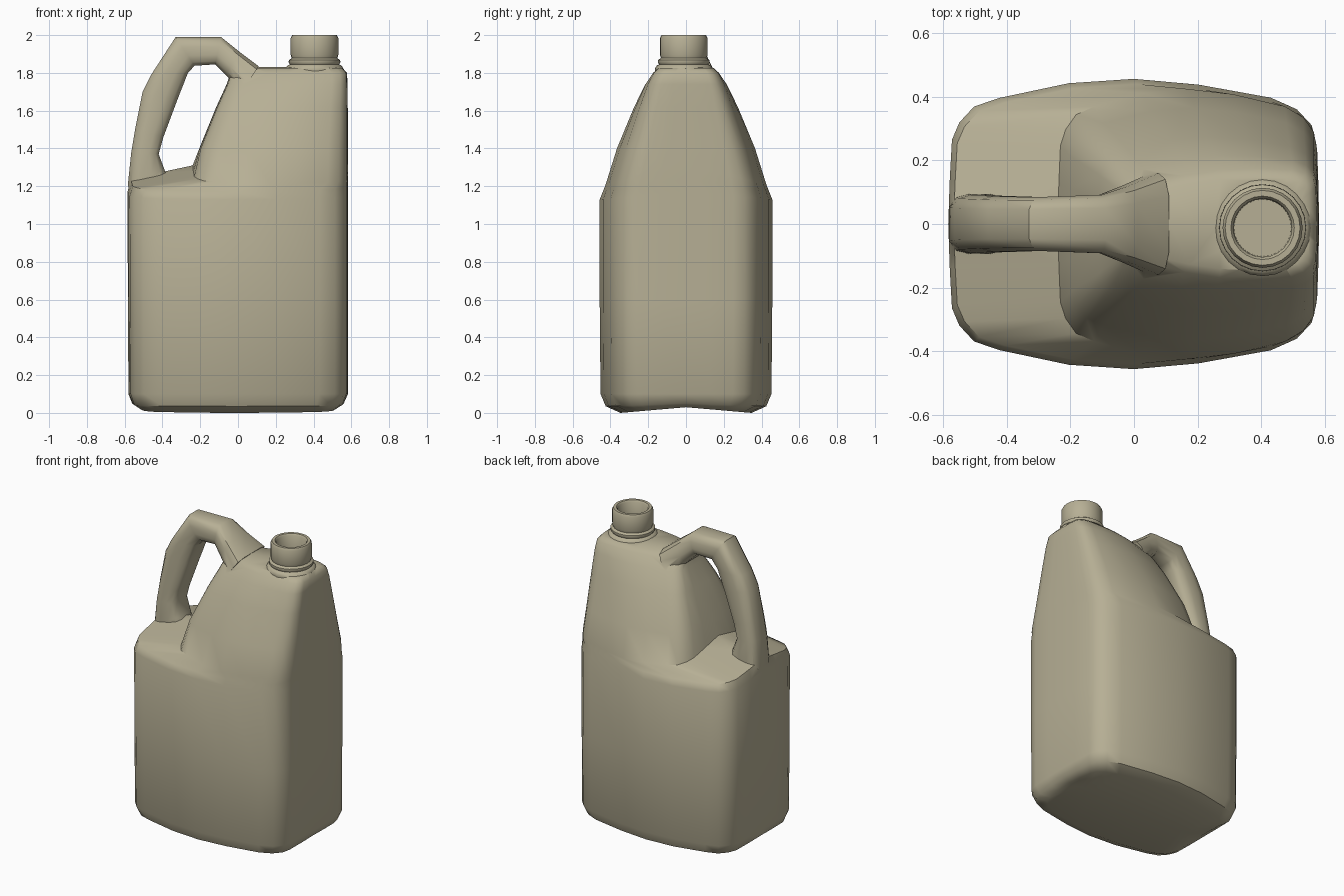
import bpy, bmesh, math

if "Cube" in bpy.data.objects:
    bpy.data.objects.remove(bpy.data.objects["Cube"])

mat = bpy.data.materials.new("beige plastic")
mat.diffuse_color = (0.47, 0.43, 0.30, 1)
mat.use_nodes = True
mat.node_tree.nodes["Principled BSDF"].inputs["Base Color"].default_value = mat.diffuse_color


def loft(name, rings, caps=True):
    """Skin a list of equal-length closed rings."""
    bm = bmesh.new()
    vs = [[bm.verts.new(p) for p in r] for r in rings]
    n = len(rings[0])
    for a, b in zip(vs, vs[1:]):
        for i in range(n):
            j = (i + 1) % n
            bm.faces.new((a[i], a[j], b[j], b[i]))
    if caps:
        bm.faces.new(vs[0])
        bm.faces.new(vs[-1])
    bmesh.ops.remove_doubles(bm, verts=bm.verts, dist=1e-5)
    bmesh.ops.recalc_face_normals(bm, faces=bm.faces)
    me = bpy.data.meshes.new(name)
    bm.to_mesh(me)
    bm.free()
    me.materials.append(mat)
    ob = bpy.data.objects.new(name, me)
    bpy.context.collection.objects.link(ob)
    return ob


# Body: one footprint, scaled ring by ring; the left edge steps in above the shelf
half = [(-1, 0), (-.992, .3), (-.98, .58), (-.94, .7), (-.86, .81), (-.72, .87),
        (-.35, .97), (0, 1), (.35, .96), (.74, .87), (.88, .79), (.96, .68),
        (.985, .55), (.995, .28), (1, 0)]
foot = half + [(u, -v) for u, v in half[-2:0:-1]]


def body_ring(z, tilt, xl, xr, wl, wr):
    pts = []
    for u, v in foot:
        t = (u + 1) / 2
        w = wl + (wr - wl) * t
        pts.append((xl + (xr - xl) * t, v * w * 0.457, z + tilt * (1 - abs(v))))
    return pts


# z, centre lift, left x, right x, left width, right width
sections = [
    (.030, 0, -.45, .45, 0, 0),
    (.000, .03, -.515, .515, .76, .76),
    (.035, .015, -.56, .56, .93, .93),
    (.100, 0, -.580, .582, .99, .99),
    (.600, 0, -.583, .583, 1, 1),
    (1.13, .04, -.585, .583, 1, 1),
    (1.17, .07, -.568, .583, .96, .97),
    (1.21, .10, -.240, .583, .93, .93),
    (1.40, 0, -.205, .582, .80, .80),
    (1.62, 0, -.115, .581, .58, .62),
    (1.74, 0, -.060, .580, .42, .52),
    (1.80, 0, -.040, .577, .29, .45),
    (1.825, 0, -.010, .555, .24, .38),
    (1.832, 0, .050, .500, 0, 0),
]
body = loft("jug_body", [body_ring(*s) for s in sections], caps=False)

# Handle: rounded section swept between outer and inner outlines
# outer x, outer z, inner x, inner z, half width
grip = [
    (-.560, 1.08, -.33, 1.10, .085),
    (-.583, 1.21, -.39, 1.29, .095),
    (-.565, 1.38, -.42, 1.37, .092),
    (-.545, 1.50, -.395, 1.46, .090),
    (-.505, 1.70, -.32, 1.66, .088),
    (-.460, 1.79, -.265, 1.80, .086),
    (-.330, 1.99, -.230, 1.838, .085),
    (-.090, 1.99, -.120, 1.845, .092),
    (.010, 1.91, -.065, 1.79, .120),
    (.110, 1.835, .02, 1.70, .160),
]
section = [(0, -.55), (.12, -.88), (.35, -1), (.65, -1), (.88, -.88), (1, -.55),
           (1, .55), (.88, .88), (.65, 1), (.35, 1), (.12, .88), (0, .55)]
handle = loft("handle", [[(ox + (ix - ox) * t, s * w, oz + (iz - oz) * t)
                          for t, s in section] for ox, oz, ix, iz, w in grip])

# Neck: turned profile with an open mouth
profile = [(0, 1.78), (.15, 1.78), (.152, 1.825), (.142, 1.84), (.130, 1.845),
           (.137, 1.855), (.136, 1.868), (.121, 1.878), (.126, 1.895),
           (.126, 1.985), (.118, 2.0), (.100, 2.0), (.092, 1.99),
           (.090, 1.88), (0, 1.88)]
N = 24
neck = loft("neck", [[(.405 + r * math.cos(2 * math.pi * i / N),
                       -.012 + r * math.sin(2 * math.pi * i / N), z)
                      for i in range(N)] for r, z in profile], caps=False)

# Weld handle and neck into the body so it is one hollow-looking shell
bpy.context.view_layer.objects.active = body
body.select_set(True)
for part in (handle, neck):
    mod = body.modifiers.new("weld", 'BOOLEAN')
    mod.operation = 'UNION'
    mod.solver = 'EXACT'
    mod.object = part
    bpy.ops.object.modifier_apply(modifier=mod.name)
    bpy.data.objects.remove(part)

for o in bpy.context.selected_objects:
    o.select_set(False)
body.select_set(True)
bpy.ops.object.shade_smooth_by_angle(angle=math.radians(42))
